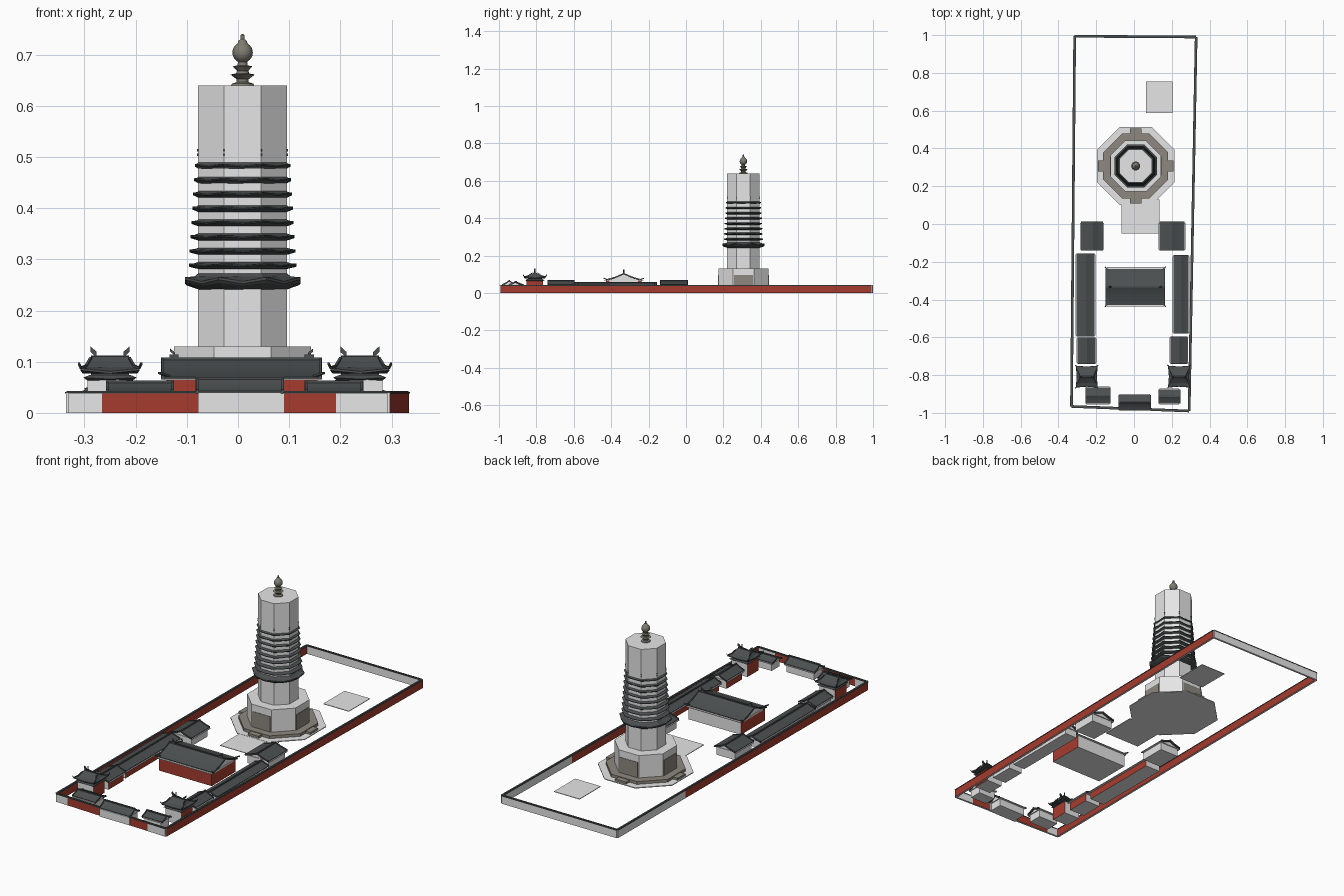
import bpy, bmesh, math
from mathutils import Vector

if "Cube" in bpy.data.objects:
    bpy.data.objects.remove(bpy.data.objects["Cube"])


def material(name, rgb):
    m = bpy.data.materials.new(name)
    m.diffuse_color = (*rgb, 1)
    m.use_nodes = True
    m.node_tree.nodes["Principled BSDF"].inputs["Base Color"].default_value = m.diffuse_color
    return m


GREY = material("light grey", (0.79, 0.79, 0.79))
SLATE = material("slate", (0.07, 0.079, 0.08))
RED = material("wall red", (0.38, 0.045, 0.028))
BROWN = material("stone brown", (0.27, 0.245, 0.21))
BRONZE = material("bronze", (0.21, 0.20, 0.165))


def mesh(name, verts, faces, mat, red_dirs=()):
    """Mesh object; faces looking along any of red_dirs are red."""
    bm = bmesh.new()
    vs = [bm.verts.new(v) for v in verts]
    for f in faces:
        bm.faces.new([vs[i] for i in f])
    bmesh.ops.recalc_face_normals(bm, faces=bm.faces)
    bm.normal_update()
    for f in bm.faces:
        f.material_index = int(any(f.normal.dot(Vector(d).normalized()) > 0.9 for d in red_dirs))
    me = bpy.data.meshes.new(name)
    bm.to_mesh(me)
    bm.free()
    me.materials.append(mat)
    if red_dirs:
        me.materials.append(RED)
    ob = bpy.data.objects.new(name, me)
    bpy.context.collection.objects.link(ob)
    return ob


def loft(name, rings, mat, red_dirs=()):
    """Skin a stack of equal-length rings and cap both ends."""
    n = len(rings[0])
    verts = [p for r in rings for p in r]
    faces = [tuple(range(n)), tuple(range(len(verts) - n, len(verts)))]
    for k in range(len(rings) - 1):
        for i in range(n):
            j = (i + 1) % n
            faces.append((k * n + i, k * n + j, (k + 1) * n + j, (k + 1) * n + i))
    return mesh(name, verts, faces, mat, red_dirs)


def box(name, x0, x1, y0, y1, z0, z1, mat, red_dirs=()):
    rings = [[(x0, y0, z), (x1, y0, z), (x1, y1, z), (x0, y1, z)] for z in (z0, z1)]
    return loft(name, rings, mat, red_dirs)


def bar(name, p, q, w, h, mat, red_dirs=()):
    """Rectangular bar from p to q, rising h above the line."""
    p, q = Vector(p), Vector(q)
    s = (q - p).cross(Vector((0, 0, 1))).normalized() * w / 2
    up = Vector((0, 0, h))
    return loft(name, [[e - s, e + s, e + s + up, e - s + up] for e in (p, q)], mat, red_dirs)


def prism(name, profile, a0, a1, axis, mat):
    """Extrude a (u, z) profile along the x or y axis."""
    rings = [[(a, u, z) if axis == "x" else (u, a, z) for u, z in profile] for a in (a0, a1)]
    return loft(name, rings, mat)


X, NX, Y, NY = (1, 0, 0), (-1, 0, 0), (0, 1, 0), (0, -1, 0)


def hall(name, x0, x1, y0, y1, ze, zr, axis, red=(), gable_drop=0.004, rim=0.005):
    """Gabled building: walls, gable infill, pale eave rim, curved roof and ridges."""
    i = 0.011
    box(name + "_walls", x0 + i, x1 - i, y0 + i, y1 - i, 0, ze, GREY, red)
    a0, a1, u0, u1 = (x0, x1, y0, y1) if axis == "x" else (y0, y1, x0, x1)
    c, w = (u0 + u1) / 2, (u1 - u0) / 2 - rim

    def at(a, u, z):
        return (a, u, z) if axis == "x" else (u, a, z)

    def top(t):
        s = 1 - abs(t)
        return ze + (zr - ze) * (0.6 * s + 0.4 * s * s)
    bar(name + "_eave_rim", at(a0 + 0.006, c, ze - 0.006), at(a1 - 0.006, c, ze - 0.006), u1 - u0, 0.003, GREY)
    ts = [k / 5 for k in range(-5, 6)]
    upper = [(c + w * t, top(t)) for t in ts]
    prism(name + "_roof", upper + [(u, z - 0.005) for u, z in reversed(upper)], a0, a1, axis, SLATE)
    inner = [(c + w * t, top(t) - 0.003) for t in ts[1:-1]]
    prism(name + "_gable", [(inner[0][0], ze - gable_drop)] + inner + [(inner[-1][0], ze - gable_drop)],
          a0 + i - 0.002, a1 - i + 0.002, axis, GREY)
    bar(name + "_ridge", at(a0, c, zr - 0.002), at(a1, c, zr - 0.002), 0.007, 0.005, SLATE)
    for a in (a0 + 0.003, a1 - 0.003):
        for sg in (-1, 1):
            bar(name + "_verge", at(a, c, zr - 0.001), at(a, c + sg * w * 0.5, top(0.5)), 0.005, 0.003, SLATE)
            bar(name + "_verge", at(a, c + sg * w * 0.5, top(0.5)), at(a, c + sg * w, ze), 0.005, 0.003, SLATE)


# Perimeter wall with slate coping
FL, FR, BR, BL = (-0.331, -0.966), (0.292, -0.99), (0.329, 0.99), (-0.314, 0.994)


def wall(p, q, red):
    bar("perimeter_wall", (*p, 0), (*q, 0), 0.010, 0.039, GREY, red)
    bar("wall_coping", (*p, 0.038), (*q, 0.038), 0.014, 0.003, SLATE)
    bar("wall_coping_top", (*p, 0.041), (*q, 0.041), 0.008, 0.002, SLATE)


def mix(p, q, t):
    return (p[0] + (q[0] - p[0]) * t, p[1] + (q[1] - p[1]) * t)


wall(FL, mix(FL, BL, 0.73), (X, NX))
wall(mix(FL, BL, 0.73), BL, (X,))
wall(FR, mix(FR, BR, 0.73), (X, NX))
wall(mix(FR, BR, 0.73), BR, (X,))
wall(BL, BR, ())
cuts = [-0.331, -0.265, -0.078, 0.088, 0.192, 0.292]
for k in (0, 1, 3, 4):
    a, b = [mix(FL, FR, (x + 0.331) / 0.623) for x in cuts[k:k + 2]]
    wall(a, b, (Y, NY) if k in (1, 3) else ())

# Low buildings around the court
hall("gatehouse", -0.083, 0.09, -0.99, -0.90, 0.043, 0.067, "x")
box("gate_front", -0.078, 0.09, -0.988, -0.975, 0, 0.038, GREY)
hall("front_house_left", -0.258, -0.125, -0.955, -0.86, 0.043, 0.06, "x")
hall("front_house_right", 0.13, 0.245, -0.955, -0.87, 0.043, 0.06, "x")
hall("corridor_left", -0.31, -0.205, -0.595, -0.155, 0.04, 0.056, "y", (X,))
hall("corridor_right", 0.203, 0.294, -0.58, -0.165, 0.04, 0.056, "y", (NX,))
hall("side_house_left", -0.305, -0.198, -0.74, -0.6, 0.045, 0.066, "y", (X,))
hall("side_house_right", 0.188, 0.287, -0.74, -0.595, 0.045, 0.066, "y", (NX,))
hall("rear_house_left", -0.285, -0.158, -0.14, 0.012, 0.045, 0.066, "y")
hall("rear_house_right", 0.131, 0.272, -0.14, 0.012, 0.045, 0.066, "y")

# Main hall with raised corner tips and ridge ornaments
hall("main_hall", -0.15, 0.164, -0.438, -0.227, 0.07, 0.105, "x", (X, NX, NY), 0.012, 0.01)
for x, s in ((-0.147, -1), (0.161, 1)):
    for y, t in ((-0.43, -1), (-0.235, 1)):
        bar("hall_corner_tip", (x - s * 0.012, y - t * 0.012, 0.07), (x + s * 0.007, y + t * 0.009, 0.076), 0.006, 0.004, SLATE)
    box("hall_ridge_ornament", x - s * 0.022 - 0.009, x - s * 0.022 + 0.009, -0.336, -0.329, 0.105, 0.114, SLATE)
    bar("hall_ornament_tip", (x - s * 0.024, -0.3325, 0.112), (x - s * 0.014, -0.3325, 0.12), 0.006, 0.006, SLATE)


# Two corner pavilions with curled hip roofs
def rect_ring(cx, cy, hx, hy, z, lift):
    pts = [(-1, -1), (0, -0.92), (1, -1), (0.92, 0), (1, 1), (0, 0.92), (-1, 1), (-0.92, 0)]
    return [(cx + a * hx, cy + b * hy, z + (lift if k % 2 == 0 else 0)) for k, (a, b) in enumerate(pts)]


for cx in (-0.25, 0.238):
    cy = -0.808
    box("pavilion_base", cx - 0.044, cx + 0.044, cy - 0.044, cy + 0.044, 0, 0.066, GREY, (X, NX))
    loft("pavilion_lower_eave", [rect_ring(cx, cy, *r) for r in (
        (0.044, 0.044, 0.063, 0), (0.052, 0.052, 0.066, 0.003), (0.04, 0.04, 0.074, 0))], SLATE)
    box("pavilion_upper_room", cx - 0.037, cx + 0.037, cy - 0.037, cy + 0.037, 0.066, 0.084, SLATE)
    loft("pavilion_roof", [rect_ring(cx, cy, *r) for r in (
        (0.04, 0.04, 0.077, 0), (0.058, 0.058, 0.077, 0.006), (0.057, 0.057, 0.081, 0.006),
        (0.047, 0.036, 0.089, 0.001), (0.039, 0.018, 0.1, 0), (0.037, 0.004, 0.11, 0))], SLATE)
    bar("pavilion_ridge", (cx - 0.037, cy, 0.106), (cx + 0.037, cy, 0.106), 0.006, 0.006, SLATE)
    for s in (-1, 1):
        bar("pavilion_ridge_ornament", (cx + s * 0.026, cy, 0.108), (cx + s * 0.038, cy, 0.119), 0.007, 0.011, SLATE)
        for t in (-1, 1):
            path = [(0.038, 0.014, 0.105), (0.047, 0.036, 0.09), (0.057, 0.057, 0.086), (0.061, 0.062, 0.094)]
            for a, b in zip(path, path[1:]):
                bar("pavilion_hip", *[(cx + s * p[0], cy + t * p[1], p[2]) for p in (a, b)], 0.005, 0.004, SLATE)

# Paving plates
box("paving_rear", 0.063, 0.205, 0.587, 0.755, 0, 0.003, GREY)
box("paving_front", -0.065, 0.136, -0.05, 0.13, 0, 0.003, GREY)

# Tower
TX, TY = 0.009, 0.307


def oct_ring(apothem, z, lift=0.0, sub=2):
    """Octagon ring with corners raised by lift; sub=2 adds edge midpoints."""
    pts = []
    for k in range(8 * sub):
        corner = k % sub == 0
        r = apothem / math.cos(math.pi / 8) if corner else apothem
        a = math.pi / 8 + k * 2 * math.pi / (8 * sub)
        pts.append((TX + r * math.cos(a), TY + r * math.sin(a), z + (lift if corner else 0)))
    return pts


def octagon(name, apothem, z0, z1, mat):
    return loft(name, [oct_ring(apothem, z, 0, 1) for z in (z0, z1)], mat)


octagon("tower_paving", 0.206, 0, 0.004, GREY)
octagon("tower_plinth", 0.172, 0.003, 0.018, BROWN)
octagon("tower_base", 0.134, 0.01, 0.13, GREY)
octagon("tower_shaft", 0.087, 0.128, 0.64, GREY)
for dx, dy in ((1, 0), (-1, 0), (0, 1), (0, -1)):
    # Steps and brown panels on the four main sides
    bar("plinth_steps", (TX + dx * 0.165, TY + dy * 0.165, 0.003),
        (TX + dx * 0.199, TY + dy * 0.199, 0.003), 0.06, 0.012, BROWN)
    bar("base_panel", (TX + dx * 0.13, TY + dy * 0.13, 0.015),
        (TX + dx * 0.136, TY + dy * 0.136, 0.015), 0.1, 0.08, BROWN)


def eave(r, z, h):
    loft("tower_eave", [oct_ring(0.086, z), oct_ring(r - 0.004, z + h * 0.25, h * 0.15),
                        oct_ring(r, z + h * 0.35, h * 0.25), oct_ring(r, z + h * 0.5, h * 0.25),
                        oct_ring(0.094 if r > 0.1 else 0.089, z + h * 0.8), oct_ring(0.086, z + h)], SLATE)


eave(0.113, 0.241, 0.032)
for k in range(8):
    eave(0.105 - 0.0017 * k, 0.281 + 0.0278 * k, 0.014)
# Small ornaments above the top eave
for x, y, z in oct_ring(0.0875, 0.5, 0, 1):
    for dz in (0.002, 0.011):
        box("corner_bell", x - 0.0015, x + 0.0015, y - 0.0015, y + 0.0015, z + dz, z + dz + 0.005, SLATE)

# Finial turned from a profile
profile = [(0.023, 0.639), (0.021, 0.643), (0.012, 0.646), (0.012, 0.652), (0.024, 0.661), (0.013, 0.663),
           (0.011, 0.668), (0.019, 0.677), (0.01, 0.679), (0.009, 0.685)]
profile += [(0.02 * math.sin(math.radians(a)), 0.704 - 0.02 * math.cos(math.radians(a))) for a in range(30, 165, 15)]
profile += [(0.008, 0.727), (0.004, 0.73), (0.004, 0.738), (0.001, 0.74)]
finial = loft("finial", [[(TX + r * math.cos(a * math.pi / 8), TY + r * math.sin(a * math.pi / 8), z)
                          for a in range(16)] for r, z in profile], BRONZE)
bpy.context.view_layer.objects.active = finial
finial.select_set(True)
bpy.ops.object.shade_smooth_by_angle(angle=math.radians(35))
